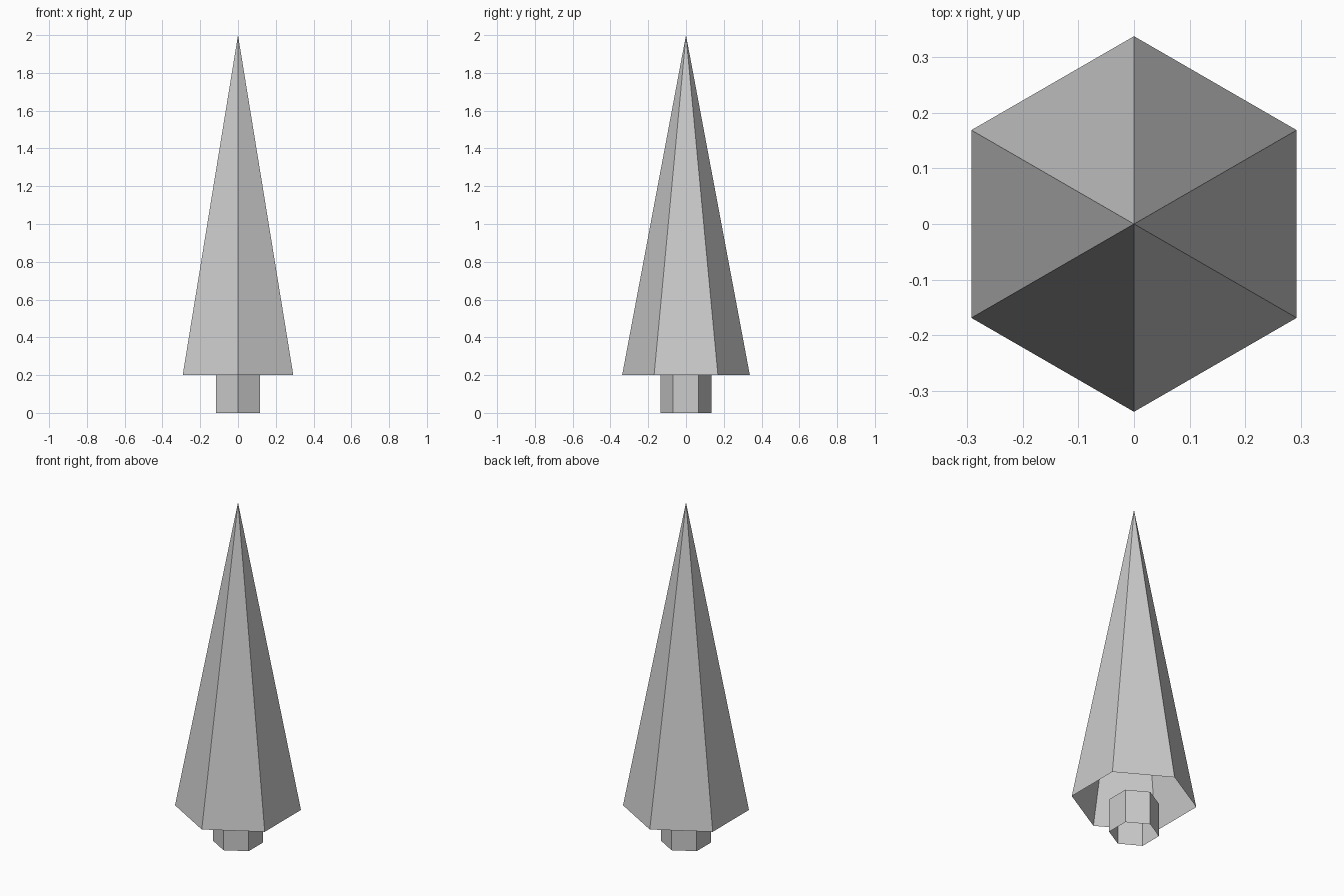
import bpy

if "Cube" in bpy.data.objects:
    bpy.data.objects.remove(bpy.data.objects["Cube"])

SIDES = 6

# Trunk: open six-sided tube
bpy.ops.mesh.primitive_cylinder_add(vertices=SIDES, radius=0.135, depth=0.2,
                                    end_fill_type='NOTHING', location=(0, 0, 0.1))
bpy.context.object.name = "trunk"

# Foliage: hollow six-sided cone, open underneath
bpy.ops.mesh.primitive_cone_add(vertices=SIDES, radius1=0.338, radius2=0, depth=1.8,
                                end_fill_type='NOTHING', location=(0, 0, 1.1))
bpy.context.object.name = "foliage"
